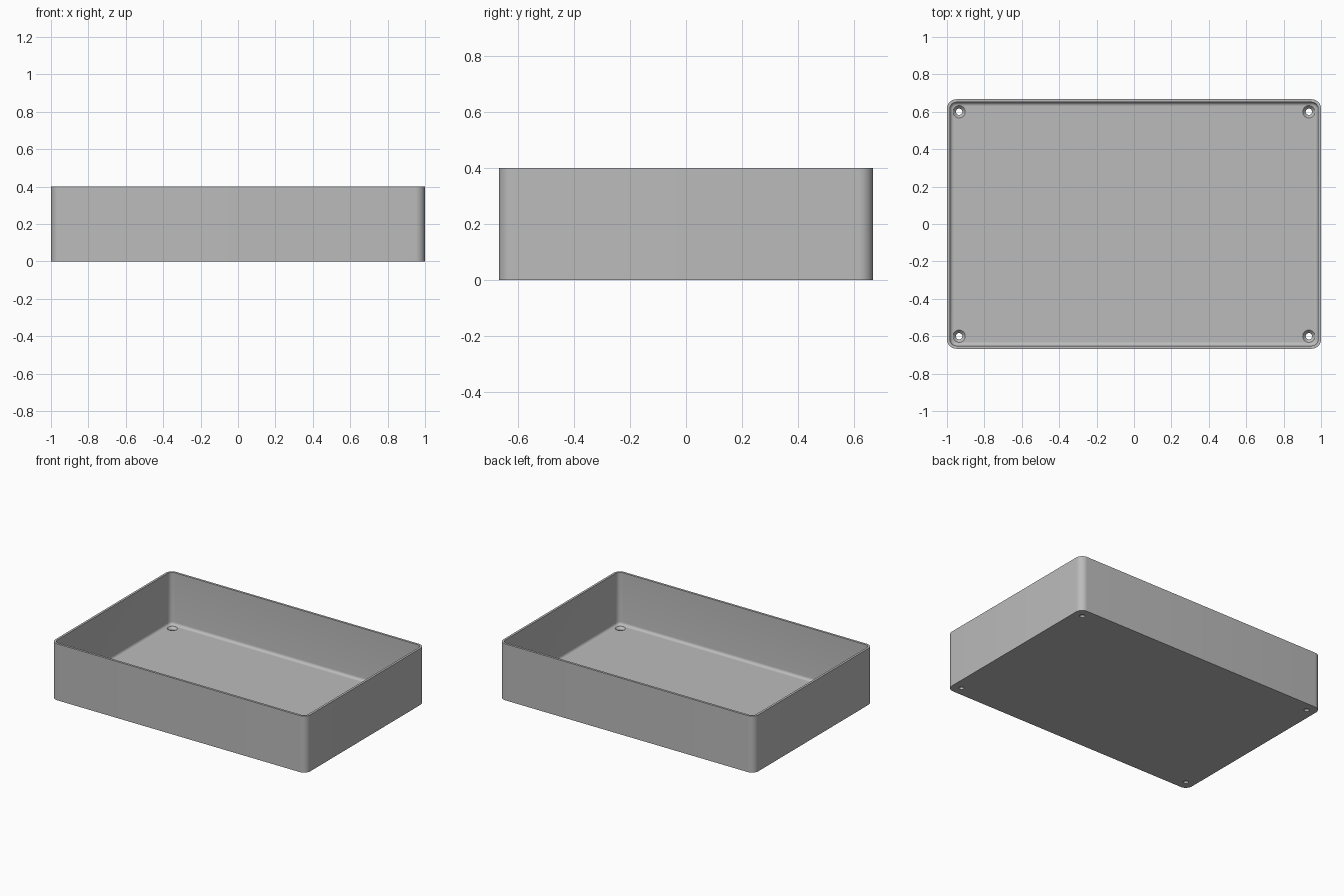
import bpy, bmesh, math

old = bpy.data.objects.get("Cube")
if old:
    bpy.data.objects.remove(old, do_unlink=True)

HALF_X, HALF_Y, HEIGHT = 1.0, 0.667, 0.4
CORNER, WALL, FLOOR, FILLET = 0.05, 0.016, 0.03, 0.02
HOLE_X, HOLE_Y = 0.935, 0.6

grey = bpy.data.materials.new("grey plastic")
grey.use_nodes = True
colour = (0.5, 0.5, 0.5, 1)
grey.diffuse_color = colour
grey.node_tree.nodes["Principled BSDF"].inputs["Base Color"].default_value = colour


def rounded_loop(bm, inset, z, steps=10):
    """Rounded rectangle, inset from the outer wall."""
    r = max(CORNER - inset, 0.008)
    cx, cy = HALF_X - inset - r, HALF_Y - inset - r
    verts = []
    for q, (sx, sy) in enumerate([(1, 1), (-1, 1), (-1, -1), (1, -1)]):
        for i in range(steps + 1):
            a = math.pi / 2 * (q + i / steps)
            verts.append(bm.verts.new((sx * cx + r * math.cos(a),
                                       sy * cy + r * math.sin(a), z)))
    return verts


def circle_loop(bm, x, y, r, z, n=32):
    return [bm.verts.new((x + r * math.cos(2 * math.pi * i / n),
                          y + r * math.sin(2 * math.pi * i / n), z)) for i in range(n)]


def skin(bm, loops):
    """Join successive loops and cap both ends."""
    for a, b in zip(loops, loops[1:]):
        for i in range(len(a)):
            j = (i + 1) % len(a)
            bm.faces.new((a[i], a[j], b[j], b[i]))
    bm.faces.new(loops[0][::-1])
    bm.faces.new(loops[-1])


def make_object(bm, name):
    bmesh.ops.recalc_face_normals(bm, faces=bm.faces)
    mesh = bpy.data.meshes.new(name)
    bm.to_mesh(mesh)
    bm.free()
    mesh.materials.append(grey)
    ob = bpy.data.objects.new(name, mesh)
    bpy.context.collection.objects.link(ob)
    return ob


# Tray: outer wall, rim, inner wall, filleted floor edge
bm = bmesh.new()
section = [(0, 0), (0, HEIGHT), (WALL, HEIGHT)]
for i in range(7):
    a = math.pi / 2 * i / 6
    section.append((WALL + FILLET * (1 - math.cos(a)),
                    FLOOR + FILLET * (1 - math.sin(a))))
skin(bm, [rounded_loop(bm, inset, z) for inset, z in section])
tray = make_object(bm, "tray")

# Countersunk screw holes in the four floor corners
bm = bmesh.new()
for sx in (-1, 1):
    for sy in (-1, 1):
        skin(bm, [circle_loop(bm, sx * HOLE_X, sy * HOLE_Y, r, z)
                  for r, z in [(0.017, -0.05), (0.017, 0.012), (0.033, FLOOR), (0.033, 0.06)]])
cutter = make_object(bm, "screw_hole_cutter")
cutter.hide_render = True

cut = tray.modifiers.new("screw_holes", "BOOLEAN")
cut.operation = "DIFFERENCE"
cut.solver = "EXACT"
cut.object = cutter

bpy.ops.object.select_all(action="DESELECT")
tray.select_set(True)
bpy.context.view_layer.objects.active = tray
bpy.ops.object.modifier_apply(modifier=cut.name)
bpy.data.objects.remove(cutter, do_unlink=True)
bpy.ops.object.shade_smooth_by_angle(angle=math.radians(30))
